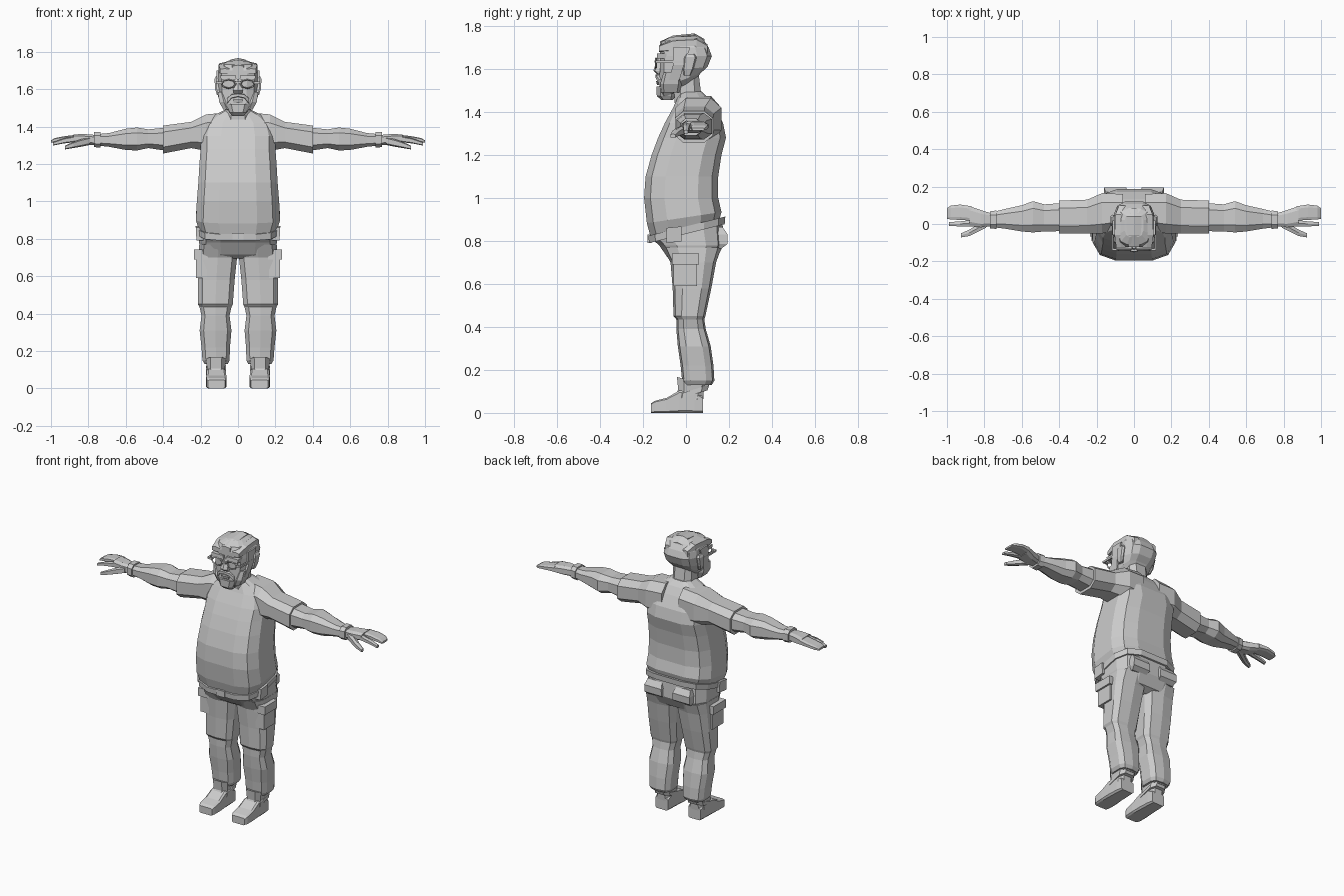
import bpy, bmesh, math

grey = bpy.data.materials.new("light grey")
grey.diffuse_color = (0.6, 0.6, 0.6, 1)


def loft(name, axis, rings, n=10, e=0.6, mirror=False):
    """Skin rounded-rectangle rings (t, a0, a1, b0, b1, tilt) along an axis."""
    bm = bmesh.new()
    loops = []
    big = math.cos(math.pi / n) ** e
    for t, a0, a1, b0, b1, *tilt in rings:
        loop = []
        for i in range(n):
            ang = 2 * math.pi * (i + 0.5) / n
            c, s = math.cos(ang), math.sin(ang)
            sin_max = max(abs(math.sin(2 * math.pi * (k + 0.5) / n)) for k in range(n)) ** e
            u = math.copysign(abs(c) ** e, c) / big
            v = math.copysign(abs(s) ** e, s) / sin_max
            a = (a0 + a1) / 2 + u * (a1 - a0) / 2
            b = (b0 + b1) / 2 + v * (b1 - b0) / 2
            w = t + (tilt[0] * b if tilt else 0)
            loop.append(bm.verts.new({'x': (w, a, b), 'y': (a, w, b), 'z': (a, b, w)}[axis]))
        loops.append(loop)
    for p, q in zip(loops, loops[1:]):
        for i in range(n):
            bm.faces.new((p[i], p[(i + 1) % n], q[(i + 1) % n], q[i]))
    bm.faces.new(loops[0])
    bm.faces.new(loops[-1])
    bmesh.ops.recalc_face_normals(bm, faces=bm.faces)
    me = bpy.data.meshes.new(name)
    bm.to_mesh(me)
    bm.free()
    return finish(bpy.data.objects.new(name, me), mirror)


def finish(ob, mirror):
    if ob.name not in bpy.context.collection.objects:
        bpy.context.collection.objects.link(ob)
    ob.data.materials.append(grey)
    if mirror:
        ob.modifiers.new("mirror", 'MIRROR')
    return ob


def box(name, x0, x1, y0, y1, z0, z1, mirror=False):
    return loft(name, 'z', [(z0, x0, x1, y0, y1), (z1, x0, x1, y0, y1)], 4, 0, mirror)


# Shirt body with round belly, and neck
loft("shirt_body", 'z', [
    (.86, -.205, .205, -.165, .155, .25), (.91, -.225, .225, -.182, .165, .15),
    (1.0, -.22, .22, -.195, .15), (1.1, -.212, .212, -.188, .15),
    (1.2, -.206, .206, -.16, .165), (1.28, -.2, .2, -.13, .186),
    (1.35, -.2, .2, -.098, .172), (1.42, -.18, .18, -.06, .135),
    (1.465, -.12, .12, -.04, .105), (1.495, -.06, .06, -.03, .075)], 12, .6)
loft("neck", 'z', [(1.4, -.075, .075, -.05, .1), (1.49, -.065, .065, -.055, .07),
                   (1.57, -.065, .065, -.05, .06)], 8, .7)

# Sleeves, forearms, watch band
loft("sleeve", 'x', [
    (.06, -.03, .16, 1.26, 1.475), (.17, -.05, .165, 1.27, 1.465), (.25, -.05, .13, 1.285, 1.425),
    (.4, -.052, .125, 1.256, 1.405), (.4, -.035, .11, 1.275, 1.395)], 8, .7, True)
loft("forearm", 'x', [
    (.38, -.038, .112, 1.27, 1.395), (.48, -.04, .105, 1.285, 1.385), (.54, -.045, .122, 1.272, 1.395),
    (.6, -.04, .1, 1.275, 1.388), (.69, -.025, .08, 1.292, 1.365),
    (.77, -.015, .06, 1.3, 1.358)], 8, .7, True)
loft("wrist_band", 'x', [(.735, -.026, .072, 1.288, 1.37), (.77, -.024, .068, 1.29, 1.37)], 8, .7, True)

# Hands
loft("palm", 'x', [(.76, -.012, .056, 1.302, 1.355), (.82, -.018, .075, 1.303, 1.36),
                   (.88, -.01, .095, 1.315, 1.358)], 8, .6, True)
loft("fingers", 'x', [(.87, .018, .095, 1.318, 1.356), (.93, .022, .104, 1.322, 1.348),
                      (.98, .024, .098, 1.316, 1.338), (1.0, .028, .085, 1.314, 1.326)], 8, .5, True)
loft("index_finger", 'x', [(.86, -.012, .022, 1.318, 1.352), (.93, -.013, .014, 1.31, 1.338),
                           (.99, -.01, .01, 1.298, 1.316)], 6, .6, True)
loft("thumb", 'x', [(.79, -.02, .03, 1.302, 1.345), (.84, -.045, -.005, 1.292, 1.332),
                    (.88, -.064, -.03, 1.285, 1.318), (.925, -.072, -.05, 1.278, 1.298)], 6, .6, True)

# Belt with buckle and pouches, hips
loft("belt", 'z', [(.833, -.212, .212, -.172, .18, .25), (.868, -.215, .215, -.175, .183, .25)], 12, .6)
box("buckle", -.03, .03, -.18, -.16, .79, .83)
loft("belt_pouch", 'z', [(.8, .17, .222, -.09, -.02, .1), (.87, .17, .226, -.09, -.02, .1)], 4, 0, True)
loft("hips", 'z', [
    (.695, -.1, .1, -.05, .1), (.715, -.195, .195, -.08, .14), (.78, -.208, .208, -.125, .175),
    (.85, -.203, .203, -.16, .17, .25)], 12, .6)
loft("back_pocket", 'z', [(.765, .05, .15, .1, .165), (.785, .04, .16, .1, .192),
                          (.83, .04, .16, .1, .194), (.865, .05, .15, .1, .17)], 4, 0, True)

# Trouser legs with knee folds and cargo pockets
loft("trouser_leg", 'z', [
    (.13, .055, .178, -.01, .12), (.15, .045, .19, -.018, .132), (.22, .043, .195, -.025, .128),
    (.31, .035, .205, -.038, .115), (.39, .045, .195, -.045, .092), (.435, .035, .206, -.045, .085),
    (.45, .028, .214, -.058, .09), (.58, .018, .214, -.062, .118), (.7, .005, .212, -.072, .14),
    (.77, .003, .207, -.11, .165)], 10, .6, True)
box("cargo_pocket", .165, .225, -.058, .052, .59, .72, True)
box("pocket_flap", .16, .236, -.066, .06, .69, .742, True)

# Boots
loft("ankle_cuff", 'z', [(.1, .07, .165, -.035, .095, .2), (.155, .065, .17, -.042, .108, -.3)], 8, .6, True)
loft("boot_top", 'z', [(.06, .07, .165, -.06, .08), (.13, .075, .16, -.025, .085)], 8, .6, True)
loft("boot_collar", 'z', [(.075, .064, .17, -.05, .1, .3), (.098, .064, .17, -.045, .108, .3)], 8, .6, True)
loft("shoe", 'y', [(-.162, .07, .16, 0, .045), (-.145, .064, .168, 0, .056), (-.09, .062, .17, 0, .07),
                   (-.03, .065, .168, 0, .105), (.04, .068, .165, 0, .1), (.08, .072, .16, 0, .075)],
     8, .25, True)

# Head
loft("head", 'z', [
    (1.515, -.05, .05, -.115, .03, .45), (1.555, -.092, .092, -.125, .068, .38),
    (1.60, -.104, .104, -.122, .1, .1), (1.66, -.108, .108, -.122, .12),
    (1.70, -.105, .105, -.122, .106), (1.735, -.085, .085, -.11, .08, .04),
    (1.752, -.05, .05, -.07, .055, .03)], 12, .62)

# Swept hair strips and sides
loft("hair_centre", 'y', [(-.122, -.03, .03, 1.69, 1.728), (-.06, -.038, .038, 1.70, 1.756),
                          (.04, -.04, .04, 1.70, 1.766), (.085, -.035, .035, 1.68, 1.74)], 6, .4)
loft("hair_side", 'y', [(-.125, .045, .095, 1.68, 1.71), (-.06, .042, .104, 1.68, 1.738),
                        (.05, .042, .1, 1.68, 1.745), (.1, .035, .08, 1.66, 1.715)], 6, .4, True)
loft("sideburn", 'z', [(1.55, .08, .104, -.08, -.03), (1.62, .09, .118, -.06, -.01),
                       (1.7, .09, .115, -.06, .02)], 4, 0, True)
loft("ear", 'z', [(1.57, .095, .113, -.01, .02), (1.6, .1, .122, -.015, .035),
                  (1.655, .1, .126, -.01, .05), (1.67, .1, .118, .0, .04)], 6, .4, True)

# Face: brow, nose, moustache, beard
loft("brow", 'z', [(1.648, .008, .09, -.136, -.09), (1.672, .012, .095, -.134, -.09)], 4, 0, True)
loft("nose", 'z', [(1.577, -.022, .022, -.135, -.1), (1.592, -.026, .026, -.152, -.1),
                   (1.655, -.011, .011, -.132, -.1)], 6, .5)
loft("moustache", 'x', [(0, -.143, -.1, 1.558, 1.578), (.035, -.138, -.1, 1.55, 1.574),
                        (.058, -.125, -.09, 1.52, 1.555)], 6, .5, True)
loft("lower_lip", 'z', [(1.527, -.024, .024, -.135, -.1), (1.545, -.028, .028, -.14, -.1)], 6, .5)
loft("beard", 'z', [(1.456, -.032, .032, -.115, -.06), (1.475, -.045, .045, -.136, -.05),
                    (1.52, -.062, .062, -.137, -.05)], 8, .6)
loft("jaw_beard", 'z', [(1.49, .04, .078, -.115, -.03), (1.53, .05, .1, -.12, -.02),
                        (1.585, .07, .108, -.105, -.02)], 6, .5, True)

# Glasses: rims, bridge, temples
bpy.ops.mesh.primitive_torus_add(major_segments=8, minor_segments=4, major_radius=.034,
                                 minor_radius=.005, location=(.05, -.14, 1.628),
                                 rotation=(math.pi / 2, 0, 0))
rim = bpy.context.object
rim.name = "glasses_rim"
rim.scale = (1.1, .68, 1)
bpy.ops.object.transform_apply(location=True, rotation=True, scale=True)
finish(rim, True)
box("glasses_bridge", -.015, .015, -.147, -.135, 1.63, 1.64)
box("glasses_temple", .086, .116, -.142, -.13, 1.628, 1.64, True)
box("glasses_arm", .109, .118, -.142, .01, 1.628, 1.64, True)
